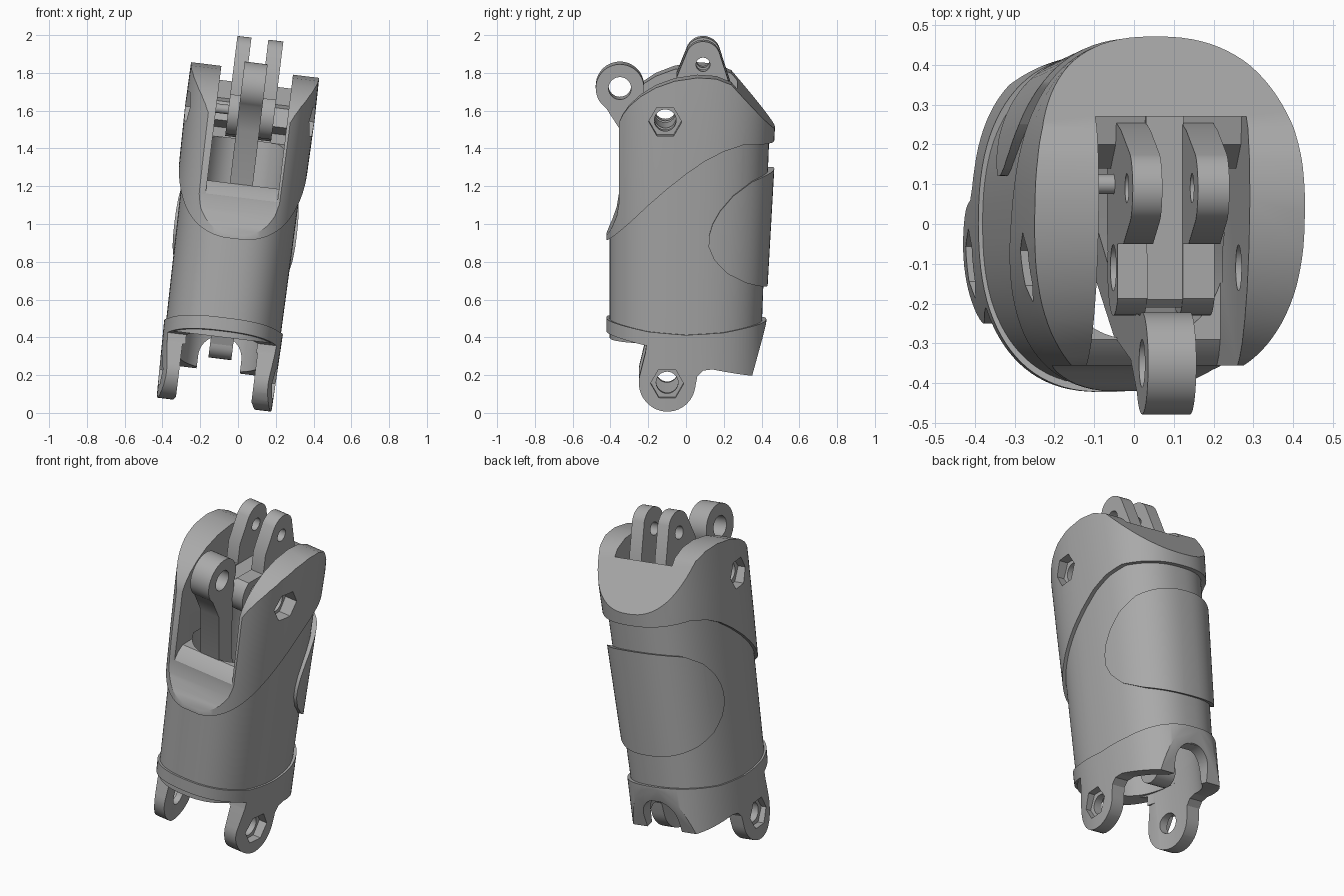
import bpy, bmesh, math
from mathutils import Matrix, Vector

if "Cube" in bpy.data.objects:
    bpy.data.objects.remove(bpy.data.objects["Cube"], do_unlink=True)

grey = bpy.data.materials.new("plain grey")
grey.use_nodes = True
COLOUR = (0.4, 0.4, 0.4, 1)
grey.diffuse_color = COLOUR
grey.node_tree.nodes["Principled BSDF"].inputs["Base Color"].default_value = COLOUR

TILT = math.radians(7)
MID = -0.01                    # sideways centre of the housing
SLOT = (-0.19, 0.192)          # inner faces of the two ears
PIN_TOP, PIN_LOW, PRONG_EYE, LINK_EYE = (-0.11, 1.59), (-0.1, 0.19), (0.09, 1.87), (-0.35, 1.735)


def finish(name, bm):
    bmesh.ops.recalc_face_normals(bm, faces=bm.faces)
    mesh = bpy.data.meshes.new(name)
    bm.to_mesh(mesh)
    bm.free()
    mesh.materials.append(grey)
    ob = bpy.data.objects.new(name, mesh)
    bpy.context.collection.objects.link(ob)
    return ob


def extrude(name, points, offset):
    bm = bmesh.new()
    face = bm.faces.new([bm.verts.new(p) for p in points])
    new = bmesh.ops.extrude_face_region(bm, geom=[face])["geom"]
    moved = [g for g in new if isinstance(g, bmesh.types.BMVert)]
    bmesh.ops.translate(bm, vec=Vector(offset), verts=moved)
    return finish(name, bm)


def side_prism(name, yz, x0, x1):
    return extrude(name, [(x0, y, z) for y, z in yz], (x1 - x0, 0, 0))


def arc(centre, r, a0, a1, n=20):
    angles = [math.radians(a0 + (a1 - a0) * i / n) for i in range(n + 1)]
    return [(centre[0] + r * math.cos(a), centre[1] + r * math.sin(a)) for a in angles]


def rod(name, centre, r, x0, x1, sides=32):
    return side_prism(name, arc(centre, r, 0, 360, sides)[:-1], x0, x1)


def loft(name, sections, n=96, power=2.45):
    """Squarish oval tube through (z, half width, front y, back y)."""
    bm = bmesh.new()
    rings = []
    for z, hx, y0, y1 in sections:
        ring = []
        for i in range(n):
            c, s = math.cos(math.tau * i / n), math.sin(math.tau * i / n)
            x = MID + hx * math.copysign(abs(c) ** (2 / power), c)
            y = (y0 + y1) / 2 + (y1 - y0) / 2 * math.copysign(abs(s) ** (2 / power), s)
            ring.append(bm.verts.new((x, y, z)))
        rings.append(ring)
    for a, b in zip(rings, rings[1:]):
        for i in range(n):
            j = (i + 1) % n
            bm.faces.new((a[i], a[j], b[j], b[i]))
    bm.faces.new(rings[0][::-1])
    bm.faces.new(rings[-1])
    return finish(name, bm)


def combine(ob, tool, op="DIFFERENCE"):
    mod = ob.modifiers.new("cut", "BOOLEAN")
    mod.operation, mod.object, mod.solver = op, tool, "EXACT"
    bpy.context.view_layer.update()
    graph = bpy.context.evaluated_depsgraph_get()
    mesh = bpy.data.meshes.new_from_object(ob.evaluated_get(graph))
    ob.modifiers.clear()
    ob.data = mesh
    bpy.data.objects.remove(tool, do_unlink=True)


def trim(ob, yz):
    combine(ob, side_prism("trim", yz, -0.7, 0.7), "INTERSECT")


def bore(ob, top, front):
    combine(ob, loft("bore", [(-0.2, 0.225, front, 0.33), (top, 0.225, front, 0.34)]))


def hole(ob, pin, r):
    combine(ob, rod("hole", pin, r, -0.6, 0.6))


def hex_holes(ob, pin, depth):
    hole(ob, pin, 0.058)
    for s in (-1, 1):
        combine(ob, rod("hex", pin, 0.088, MID + s * depth, MID + s * 0.6, 6))


# Seam between the lower and upper housing, from back to front
seam = [(0.3, 1.46), (0.2, 1.43), (0.1, 1.38), (0, 1.31),
        (-0.1, 1.23), (-0.2, 1.14), (-0.3, 1.04)]

# Lower housing
lower = loft("lower_housing", [(0.38, 0.305, -0.405, 0.398), (1.5, 0.318, -0.405, 0.442)])
trim(lower, [(0.6, 0.4), (0.6, 1.47)] + seam + [(-0.4, 0.945), (-0.6, 0.9), (-0.6, 0.4)])
bore(lower, 1.7, -0.29)

# Upper housing with two ears, open slot and flared front lip
upper = loft("upper_housing", [(0.85, 0.33, -0.422, 0.455), (1.3, 0.34, -0.422, 0.46),
                               (1.6, 0.345, -0.422, 0.475), (1.95, 0.34, -0.422, 0.475)])
trim(upper, [(-0.355, 1.57), (-0.335, 1.615), (-0.3, 1.665), (-0.24, 1.72), (-0.16, 1.77),
             (-0.06, 1.807), (0.06, 1.825), (0.16, 1.818), (0.24, 1.785), (0.48, 1.51),
             (0.48, 1.45)]
     + seam + [(-0.42, 0.925), (-0.42, 0.95), (-0.39, 1.01), (-0.367, 1.07), (-0.355, 1.14)])
bore(upper, 1.25, -0.29)
combine(upper, side_prism("slot", [(-0.6, 1.1), (-0.355, 1.145), (-0.33, 1.185), (-0.29, 1.215),
                                   (0.27, 1.215), (0.27, 2), (-0.6, 2)], *SLOT))
hex_holes(upper, PIN_TOP, 0.27)

# Raised back cover wrapping round both sides
cover = loft("back_cover", [(0.6, 0.325, -0.4, 0.428), (1.45, 0.335, -0.4, 0.476)])
trim(cover, [(0.6, 1.31), (0.47, 1.3), (0.35, 1.26), (0.25, 1.19), (0.18, 1.11), (0.14, 1.04),
             (0.122, 0.98), (0.12, 0.92), (0.15, 0.85), (0.22, 0.775), (0.32, 0.72),
             (0.43, 0.68), (0.6, 0.66)])
bore(cover, 1.7, -0.29)

# Bottom band with two hinge lugs and a notched rear skirt
band = loft("bottom_band", [(-0.1, 0.303, -0.422, 0.425), (0.6, 0.32, -0.422, 0.425)])
trim(band, [(0.6, 0.5), (0.42, 0.495), (0.2, 0.46), (0, 0.45), (-0.2, 0.465), (-0.42, 0.505),
            (-0.6, 0.51), (-0.6, 0.46), (-0.42, 0.435), (-0.21, 0.39), (-0.215, 0.35)]
     + arc(PIN_LOW, 0.15, 165, 350)
     + [(0.06, 0.23), (0.09, 0.26), (0.14, 0.265), (0.35, 0.22), (0.43, 0.5)])
bore(band, 0.9, -0.33)
combine(band, side_prism("lug_gap", [(-0.3, 0), (0.07, 0), (0.07, 0.34), (-0.3, 0.34)],
                         MID - 0.205, MID + 0.195))
notch = arc((MID, 0.29), 0.115, 0, 180) + [(MID - 0.115, 0), (MID + 0.115, 0)]
combine(band, extrude("notch", [(x, 0.12, z) for x, z in notch], (0, 0.6, 0)))
hex_holes(band, PIN_LOW, 0.26)

# Twin fork plates, each with a round lug below and a prong above
fork = (arc(PIN_TOP, 0.12, 130, 290) + [(0.0, 1.46), (0.26, 1.46), (0.255, 1.65), (0.235, 1.75)]
        + arc((0.09, 1.9), 0.093, 25, 150, 12) + [(-0.05, 1.8), (-0.05, 1.68)])
for name, x0, x1 in (("left_fork", 0.04, 0.12), ("right_fork", -0.125, -0.05)):
    plate = side_prism(name, fork, x0, x1)
    hole(plate, PIN_TOP, 0.058)
    hole(plate, PRONG_EYE, 0.037)

# Web joining the fork plates, cross block to the rear wall, and a short side pin
web = side_prism("fork_web", [(-0.2, 1.56), (-0.05, 1.48), (0.28, 1.48), (0.28, 1.675),
                              (-0.19, 1.675), (-0.21, 1.655)], -0.052, 0.042)
hole(web, PIN_TOP, 0.058)
side_prism("cross_block", [(0.14, 1.54), (0.28, 1.5), (0.28, 1.66), (0.2, 1.64)],
           SLOT[0] - 0.01, SLOT[1] + 0.01)
rod("side_pin", (0.1, 1.6), 0.025, -0.21, -0.12, 16)

# Long link running through the housing, with an eye at its top
link = side_prism("eye_link", arc(LINK_EYE, 0.128, -20, 235, 32)
                  + [(-0.34, 1.5), (-0.28, 1.15), (0.02, 0.36)]
                  + arc((0.1, 0.36), 0.075, 180, 360, 12)
                  + [(-0.17, 1.2), (-0.22, 1.55)], -0.07, 0.052)
hole(link, LINK_EYE, 0.06)

# Lean everything sideways and shade smoothly
lean = (Matrix.Translation((0, 0, 0.995)) @ Matrix.Rotation(TILT, 4, "Y")
        @ Matrix.Translation((0, 0, -1)))
bpy.ops.object.select_all(action="DESELECT")
for ob in [o for o in bpy.context.collection.objects if o.type == "MESH"
           and grey.name in o.data.materials]:
    ob.data.transform(lean)
    ob.select_set(True)
    bpy.context.view_layer.objects.active = ob
bpy.ops.object.shade_smooth_by_angle(angle=math.radians(30))
